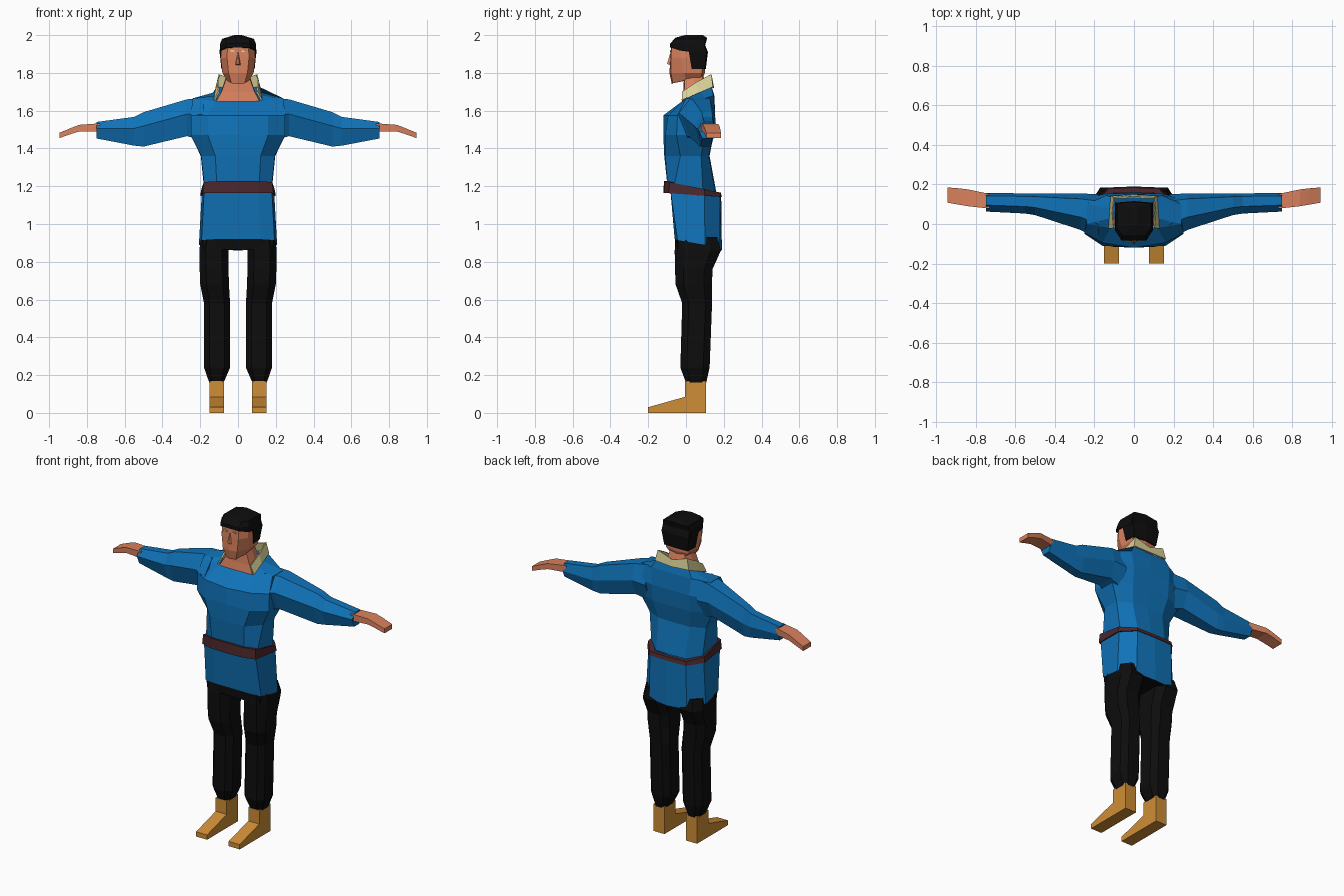
import bpy, bmesh


def material(name, r, g, b):
    m = bpy.data.materials.new(name)
    m.diffuse_color = (r, g, b, 1)
    return m


BLUE = material("tunic blue", 0.005, 0.17, 0.48)
SKIN = material("skin", 0.70, 0.22, 0.11)
BLACK = material("black cloth", 0.004, 0.004, 0.004)
TAN = material("boot tan", 0.62, 0.27, 0.037)
BROWN = material("belt brown", 0.07, 0.02, 0.025)
CREAM = material("collar cream", 0.70, 0.64, 0.31)


def finish(name, bm, mat):
    bmesh.ops.recalc_face_normals(bm, faces=bm.faces)
    me = bpy.data.meshes.new(name)
    bm.to_mesh(me)
    bm.free()
    me.materials.append(mat)
    ob = bpy.data.objects.new(name, me)
    bpy.context.collection.objects.link(ob)
    return ob


def loft(name, rings, mat, caps=True, loop=False):
    """Skin a list of equal-length closed rings."""
    bm = bmesh.new()
    vs = [[bm.verts.new(p) for p in r] for r in rings]
    n = len(rings[0])
    for a, b in zip(vs, vs[1:] + (vs[:1] if loop else [])):
        for i in range(n):
            j = (i + 1) % n
            bm.faces.new((a[i], a[j], b[j], b[i]))
    if caps and not loop:
        bm.faces.new(vs[0])
        bm.faces.new(vs[-1])
    return finish(name, bm, mat)


def hull(name, pts, mat):
    bm = bmesh.new()
    for p in pts:
        bm.verts.new(p)
    bmesh.ops.convex_hull(bm, input=bm.verts)
    return finish(name, bm, mat)


def sym(half):
    """Complete a half ring whose ends lie on x = 0."""
    return half + [(-x, y, z) for x, y, z in half[-2:0:-1]]


def flat(z, *xy):
    return [(x, y, z) for x, y in xy]


# Torso, from waist to neckline
loft("tunic_torso", [sym(h) for h in (
    flat(1.17, (0, -.095), (.11, -.095), (.175, -.07), (.178, .09), (.1, .155), (0, .16)),
    flat(1.36, (0, -.115), (.12, -.11), (.195, -.03), (.197, .08), (.11, .12), (0, .125)),
    flat(1.47, (0, -.12), (.16, -.11), (.25, -.05), (.25, .1), (.13, .145), (0, .145)),
    flat(1.575, (0, -.12), (.16, -.095), (.25, -.045), (.25, .13), (.13, .155), (0, .155)),
    [(0, -.02, 1.65), (.12, -.02, 1.65), (.24, 0, 1.665), (.24, .1, 1.665),
     (.14, .145, 1.68), (0, .15, 1.68)],
    [(0, -.018, 1.65), (.118, -.018, 1.652), (.118, .03, 1.68), (.116, .08, 1.70),
     (.115, .135, 1.725), (0, .138, 1.72)],
)], BLUE)

# Skirt of the tunic and belt share the waist outline
waist = [(0, -.12), (.11, -.115), (.187, -.09), (.2, .1), (.13, .185), (0, .19)]
hem = [(0, -.06, .92), (.12, -.06, .92), (.193, -.045, .915), (.207, .1, .89),
       (.13, .178, .865), (0, .19, .86)]


def belt_ring(s, top):
    z0, k = (1.228, .2) if top else (1.165, .07)
    return sym([(x * s, y * s, z0 - k * (y + .12)) for x, y in waist])


loft("belt", [belt_ring(.95, False), belt_ring(1, False), belt_ring(.97, True),
              belt_ring(.84, True)], BROWN, loop=True)
skirt_top = [(x * .96, max(y * .98, -.082), 1.175 - .07 * (y + .12)) for x, y in waist]
loft("tunic_skirt", [sym(skirt_top), sym(hem)], BLUE, caps=False)

# Hips close the skirt from below
loft("trouser_hips", [
    sym([(x * .97, y * .97, z + .04) for x, y, z in hem]),
    sym([(x * .98, y * .98, z + .003) for x, y, z in hem]),
    sym([(x * .95, min(y * .95, .16), .866) for x, y, z in hem])], BLACK)


def leg_ring(z, x0, x1, y0, y1):
    c, d = (x1 - x0) * .22, (y1 - y0) * .22
    return flat(z, (x0 + c, y0), (x1 - c, y0), (x1, y0 + d), (x1, y1 - d),
                (x1 - c, y1), (x0 + c, y1), (x0, y1 - d), (x0, y0 + d))


def sleeve_ring(x, y0, y1, z0, z1):
    w, h = y1 - y0, z1 - z0
    return [(x, y0 + .35 * w, z1), (x, y1 - .15 * w, z1), (x, y1, z0 + .5 * h),
            (x, y1 - .2 * w, z0), (x, y0 + .25 * w, z0), (x, y0, z0 + .6 * h)]


def hand_ring(x, y0, y1, z0, z1):
    return [(x, y0, z0), (x, y1, z0), (x, y1, z1), (x, y0, z1)]


def flip(rings, s):
    return [[(s * x, y, z) for x, y, z in r] for r in rings]


# Limbs on both sides
for side, s in (("right", -1), ("left", 1)):
    loft(side + "_sleeve", flip([sleeve_ring(*a) for a in (
        (.18, -.08, .15, 1.44, 1.67), (.27, -.03, .155, 1.465, 1.66),
        (.5, .045, .155, 1.41, 1.592), (.55, .053, .155, 1.415, 1.567),
        (.75, .063, .157, 1.453, 1.54))], s), BLUE)
    loft(side + "_hand", flip([hand_ring(*a) for a in (
        (.73, .078, .152, 1.49, 1.533), (.84, .09, .175, 1.49, 1.525),
        (.88, .097, .18, 1.478, 1.51), (.945, .108, .185, 1.455, 1.483))], s), SKIN)
    loft(side + "_trouser_leg", flip([leg_ring(*a) for a in (
        (.93, .04, .195, -.05, .165), (.86, .05, .205, -.06, .185),
        (.76, .05, .203, -.058, .14), (.68, .048, .2, -.055, .138),
        (.58, .042, .18, -.02, .138), (.24, .042, .18, -.03, .125),
        (.16, .076, .152, 0, .107))], s), BLACK)
    boot = [(-.2, 0), (.107, 0), (.107, .17), (-.005, .17), (-.005, .085), (-.2, .03)]
    loft(side + "_boot", flip([[(x, y, z) for y, z in boot] for x in (.075, .152)], s), TAN)
    # Eye plate
    hull(side + "_eye", [(s * x, y, z) for y in (-.086, -.078) for x, z in
                         ((.018, 1.908), (.044, 1.913), (.04, 1.922), (.022, 1.92))], CREAM)

# Neck
loft("neck", [sym(h) for h in (
    flat(1.645, (0, -.022), (.118, -.021), (.11, .06), (.09, .12), (0, .125)),
    flat(1.70, (0, -.015), (.088, -.01), (.09, .05), (.075, .11), (0, .115)),
    flat(1.79, (0, -.01), (.055, -.005), (.06, .04), (.05, .085), (0, .09)))], SKIN)

# Head
loft("head", [sym(h) for h in (
    [(0, -.075, 1.74), (.035, -.07, 1.745), (.06, 0, 1.762), (.055, .08, 1.775), (0, .09, 1.775)],
    flat(1.80, (0, -.088), (.05, -.08), (.083, -.01), (.08, .085), (0, .1)),
    flat(1.88, (0, -.082), (.058, -.08), (.092, -.03), (.088, .09), (0, .1)),
    flat(1.955, (0, -.078), (.055, -.075), (.085, -.03), (.085, .09), (0, .1)))], SKIN)
hull("nose", [(0, -.081, 1.915), (.016, -.08, 1.84), (-.016, -.08, 1.84),
              (.006, -.1, 1.848), (-.006, -.1, 1.848)], SKIN)

# Hair: crown and back of the head
loft("hair_crown", [sym(h) for h in (
    [(0, -.084, 1.935), (.062, -.084, 1.935), (.097, -.03, 1.918), (.097, .1, 1.9), (0, .112, 1.9)],
    [(0, -.084, 1.955), (.064, -.082, 1.955), (.094, -.03, 1.955), (.094, .095, 1.94), (0, .1, 1.94)],
    [(0, -.055, 1.987), (.06, -.055, 1.98), (.085, -.02, 1.98), (.085, .105, 1.978), (0, .112, 1.985)],
    flat(2.0, (0, -.005), (.012, -.005), (.02, .02), (.02, .085), (0, .09)))], BLACK)
loft("hair_back", [sym(h) for h in (
    flat(1.82, (0, .03), (.088, .03), (.082, .1), (0, .105)),
    flat(1.91, (0, .015), (.097, .015), (.095, .108), (0, .116)),
    flat(1.95, (0, .015), (.09, .015), (.092, .096), (0, .1)))], BLACK)

# Open collar standing around the back of the neck
low = [(.125, -.022, 1.655), (.12, .06, 1.69), (.115, .14, 1.725), (0, .145, 1.72)]
high = [(.1, -.02, 1.70), (.107, .055, 1.75), (.1, .132, 1.792), (0, .135, 1.76)]
bm = bmesh.new()
strips = [[bm.verts.new(p) for p in h + [(-x, y, z) for x, y, z in h[-2::-1]]]
          for h in (low, high)]
for i in range(6):
    bm.faces.new((strips[0][i], strips[0][i + 1], strips[1][i + 1], strips[1][i]))
collar = finish("collar", bm, CREAM)
mod = collar.modifiers.new("thickness", 'SOLIDIFY')
mod.thickness = .008
mod.offset = 0
